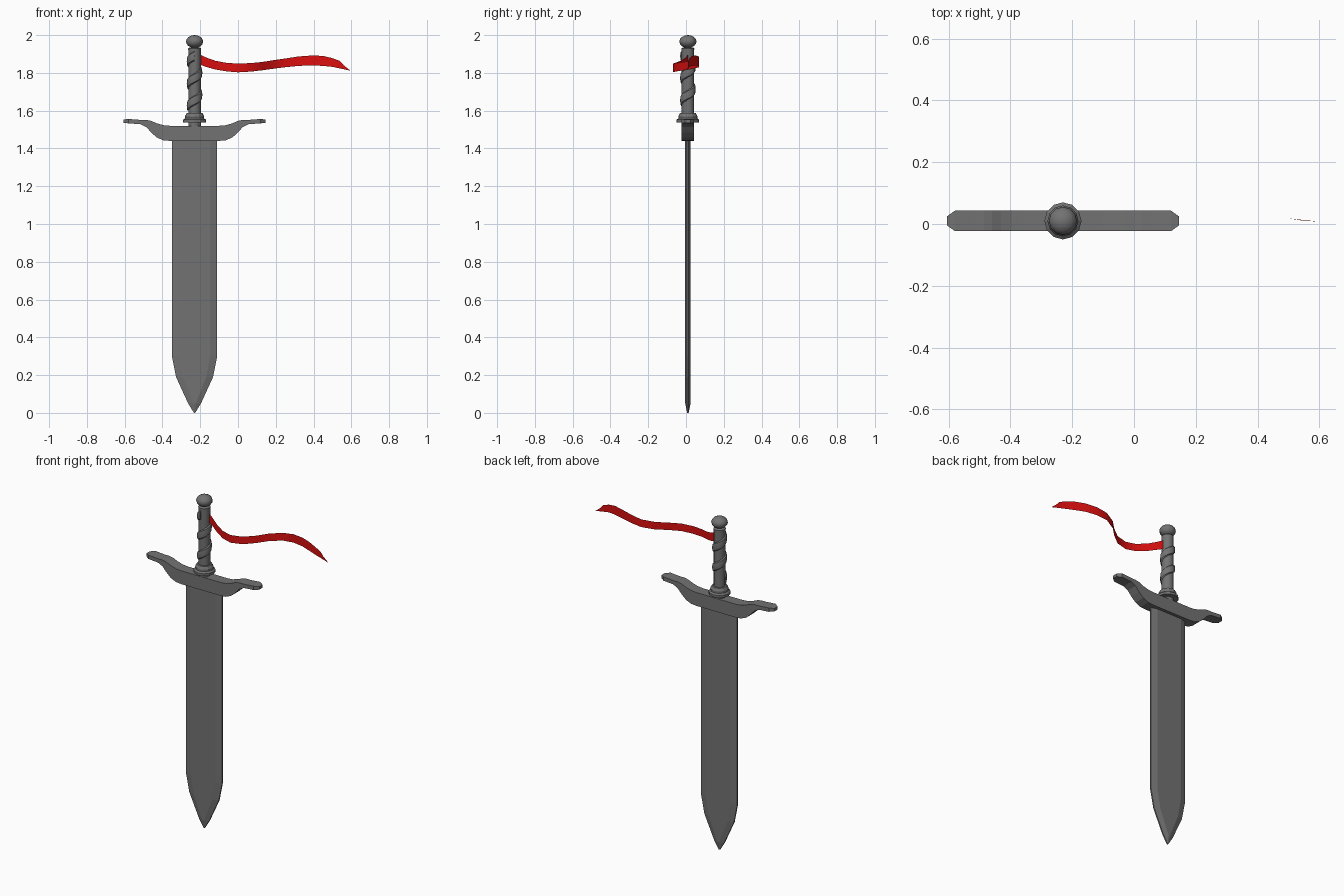
import bpy, bmesh, math

if "Cube" in bpy.data.objects:
    bpy.data.objects.remove(bpy.data.objects["Cube"])

CX, CY = -0.23, 0.01  # sword axis


def material(name, color):
    m = bpy.data.materials.new(name)
    m.use_nodes = True
    m.diffuse_color = color
    m.node_tree.nodes["Principled BSDF"].inputs["Base Color"].default_value = color
    return m


steel = material("dark_steel", (0.17, 0.17, 0.17, 1))
red = material("red_cloth", (0.7, 0.005, 0.005, 1))


def loft(name, rings, mat, closed=True, caps=True, smooth=None, origin=(CX, CY, 0)):
    """Skin a list of equal-length point rings into a mesh object."""
    bm = bmesh.new()
    rows = [[bm.verts.new(p) for p in ring] for ring in rings]
    n = len(rows[0])
    for a, b in zip(rows, rows[1:]):
        for i in range(n if closed else n - 1):
            j = (i + 1) % n
            bm.faces.new((a[i], a[j], b[j], b[i]))
    if caps:
        bm.faces.new(rows[0][::-1])
        bm.faces.new(rows[-1])
    bmesh.ops.remove_doubles(bm, verts=bm.verts, dist=0.0002)
    bmesh.ops.recalc_face_normals(bm, faces=bm.faces)
    me = bpy.data.meshes.new(name)
    bm.to_mesh(me)
    bm.free()
    me.materials.append(mat)
    ob = bpy.data.objects.new(name, me)
    ob.location = origin
    bpy.context.collection.objects.link(ob)
    if smooth:
        bpy.ops.object.select_all(action='DESELECT')
        ob.select_set(True)
        bpy.context.view_layer.objects.active = ob
        bpy.ops.object.shade_smooth_by_angle(angle=math.radians(smooth))
    return ob


def lathe(name, profile, sides, smooth=None):
    rings = [[(r * math.cos(math.tau * i / sides), r * math.sin(math.tau * i / sides), z)
              for i in range(sides)] for r, z in profile]
    return loft(name, rings, steel, smooth=smooth)


# Blade: flat centre with bevelled cutting edges (z, outer half width, flat half width)
T, E = 0.014, 0.004
stations = [(1.46, 0.12, 0.082), (0.30, 0.12, 0.082), (0.19, 0.098, 0.062),
            (0.05, 0.034, 0.006), (0.0, 0.003, 0.001)]
rings = []
for z, w, f in stations:
    t = T if z > 0.04 else E
    rings.append([(-w, -E, z), (-f, -t, z), (f, -t, z), (w, -E, z),
                  (w, E, z), (f, t, z), (-f, t, z), (-w, E, z)])
loft("blade", rings, steel)

# Crossguard: swept arms, mirrored (x, bottom, top, half depth)
arm = [(0.0, 1.44, 1.52, 0.033), (0.13, 1.44, 1.52, 0.033), (0.165, 1.443, 1.523, 0.033),
       (0.2, 1.458, 1.533, 0.033), (0.23, 1.485, 1.546, 0.033), (0.255, 1.513, 1.551, 0.033),
       (0.285, 1.528, 1.551, 0.033), (0.35, 1.533, 1.556, 0.033), (0.375, 1.535, 1.553, 0.015)]
full = [(-x, b, t, d) for x, b, t, d in arm[:0:-1]] + arm
loft("crossguard", [[(x, -d, b), (x, d, b), (x, d, t), (x, -d, t)] for x, b, t, d in full],
     steel)

# Hilt: stepped collar, grip and pommel
lathe("grip_collar", [(0.033, 1.51), (0.033, 1.537), (0.06, 1.538), (0.06, 1.552),
                      (0.05, 1.56), (0.05, 1.572), (0.042, 1.587), (0.034, 1.588)], 12)
lathe("grip", [(0.033, 1.58), (0.033, 1.915), (0.034, 1.93), (0.026, 1.935)], 12, 40)
lathe("pommel", [(max(0.0455 * math.sin(a), 0.0001), 1.966 - 0.034 * math.cos(a))
                 for a in [math.pi * k / 8 for k in range(9)]], 12, 60)

# Spiral binding climbing the grip
section = [(0.031, -0.032), (0.039, -0.024), (0.0415, 0.0), (0.039, 0.024), (0.031, 0.032)]
turns, steps = 2.25, 36
rings = []
for k in range(steps + 1):
    u = k / steps
    a = math.pi + math.tau * turns * u
    rings.append([(r * math.cos(a), r * math.sin(a), 1.625 + 0.265 * u + dz * 0.85)
                  for r, dz in section])
loft("grip_binding", rings, steel, smooth=35)

# Ribbon: thin waving cloth (x, y, bottom, top)
path = [(-0.205, 0.012, 1.845, 1.90), (-0.17, 0.0, 1.832, 1.882), (-0.12, -0.028, 1.818, 1.864),
        (-0.06, -0.058, 1.808, 1.853), (0.0, -0.07, 1.803, 1.849), (0.07, -0.055, 1.807, 1.852),
        (0.13, -0.012, 1.814, 1.858), (0.18, 0.035, 1.821, 1.866), (0.25, 0.069, 1.83, 1.876),
        (0.32, 0.068, 1.837, 1.887), (0.39, 0.052, 1.84, 1.892), (0.45, 0.032, 1.837, 1.89),
        (0.50, 0.018, 1.832, 1.878)]
rows = [[(x, y, b), (x, y, (b + t) / 2), (x, y, t)] for x, y, b, t in path]
rows.append([(0.595, 0.008, 1.812), (0.56, 0.01, 1.84), (0.54, 0.012, 1.863)])
loft("ribbon", rows, red, closed=False, caps=False, smooth=60, origin=(0, 0, 0))
